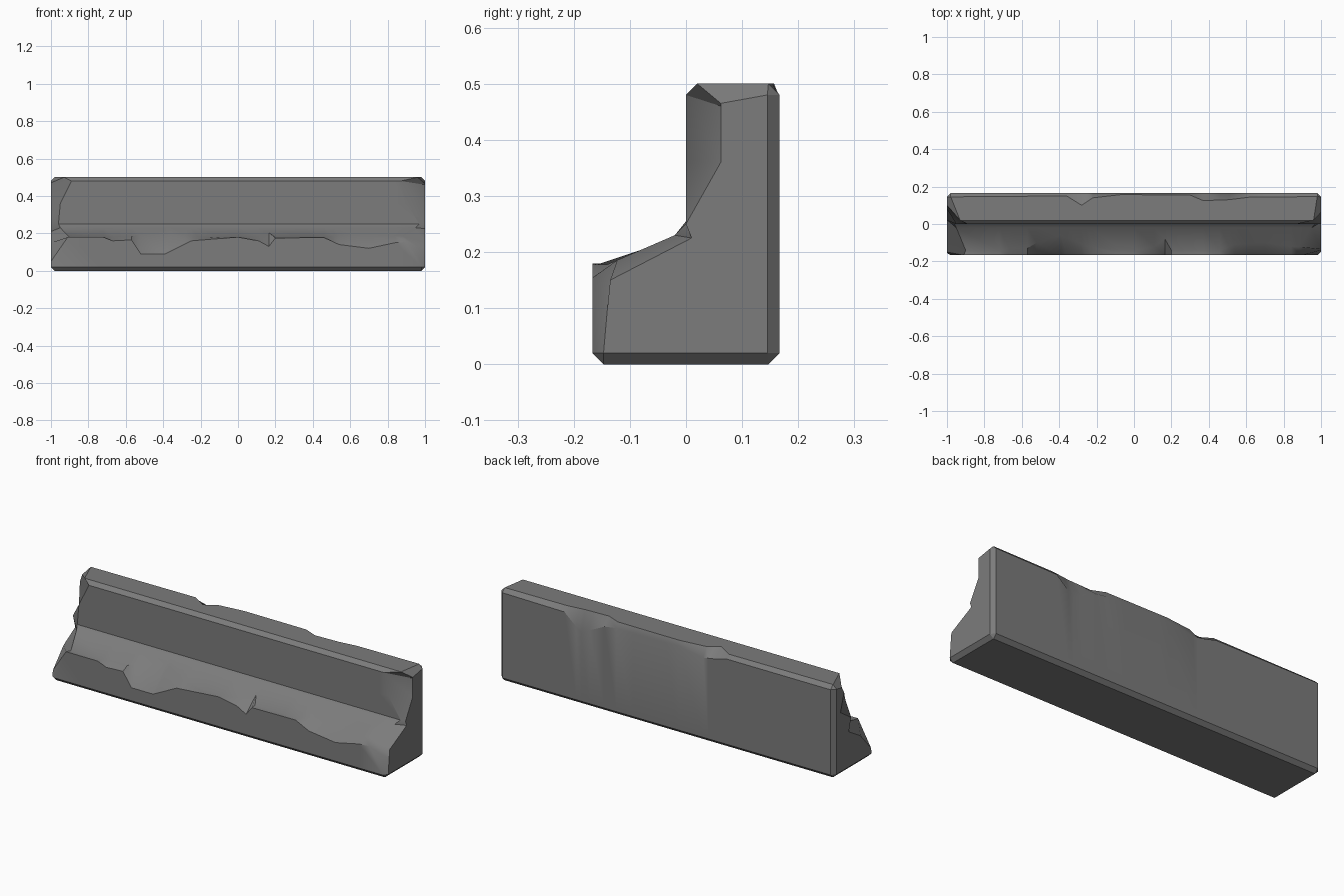
import bpy
import bmesh
import math

cube = bpy.data.objects.get("Cube")
if cube:
    bpy.data.objects.remove(cube, do_unlink=True)

stone = bpy.data.materials.new("worn grey stone")
stone.use_nodes = True
colour = (0.2, 0.2, 0.2, 1)
stone.diffuse_color = colour
stone.node_tree.nodes["Principled BSDF"].inputs["Base Color"].default_value = colour

# Worn front lip: x, height on the front face, depth of wear on the step
LIP = [(-1, .18, -.14), (-.72, .18, -.14), (-.67, .16, -.13), (-.57, .165, -.13),
       (-.52, .09, -.10), (-.39, .09, -.06), (-.25, .16, -.12), (0, .18, -.147),
       (.11, .16, -.12), (.165, .13, -.08), (.2, .175, -.14), (.46, .178, -.14),
       (.54, .14, -.11), (.7, .12, -.10), (.84, .15, -.12), (1, .16, -.13)]
# Worn back rim: x, y on the top face, height on the back face
RIM = [(-1, .145, .48), (-.36, .15, .48), (-.28, .10, .46), (-.22, .14, .45),
       (-.07, .157, .475), (.3, .155, .47), (.37, .125, .46), (.51, .13, .39),
       (.61, .143, .475), (1, .147, .48)]


def sample(table, x):
    """Straight-line interpolation of a wear table."""
    for a, b in zip(table, table[1:]):
        if x <= b[0]:
            t = (x - a[0]) / (b[0] - a[0])
            return [p + (q - p) * t for p, q in zip(a[1:], b[1:])]
    return table[-1][1:]


def profile(x):
    """Stepped cross-section as (y, z) points."""
    lip_z, lip_y = sample(LIP, x)
    rim_y, rim_z = sample(RIM, x)
    slope_z = .23 + (lip_y + .02) * .433
    return [(-.147, 0), (.147, 0), (.167, .02), (.167, rim_z), (rim_y, .5),
            (.02, .5), (0, .48), (0, .36), (0, .25), (-.02, .23),
            (lip_y, slope_z), (-.167, lip_z), (-.167, .02)]


# Broken ends: where each profile edge stops, and the outline of the end face
EDGE = .98
LEFT_STOP = [EDGE] * 5 + [.93, .89, .95, .96, .95, .9, .91, EDGE]
RIGHT_STOP = [EDGE] * 5 + [.96, .87, .9, .97, .95, .88, .9, EDGE]
BACK_FACE = [(.145, .02), (.145, .02), (.145, .48), (.145, .48)]
LEFT_FACE = [(-.155, .02)] + BACK_FACE + [
    (.10, .47), (.08, .44), (.11, .34), (.02, .28), (.04, .21),
    (-.06, .15), (-.15, .05), (-.155, .02)]
RIGHT_FACE = [(-.147, .02)] + BACK_FACE + [
    (.062, .465), (.062, .46), (.062, .36), (0, .25), (.01, .225),
    (-.135, .15), (-.14, .10), (-.147, .02)]


def stop_ring(stops, side):
    return [(side * s, *profile(side * s)[i]) for i, s in enumerate(stops)]


stations = sorted({row[0] for row in LIP + RIM if abs(row[0]) < .86})
rings = [[(-1, y, z) for y, z in LEFT_FACE], stop_ring(LEFT_STOP, -1)]
rings += [[(x, y, z) for y, z in profile(x)] for x in stations]
rings += [stop_ring(RIGHT_STOP, 1), [(1, y, z) for y, z in RIGHT_FACE]]

# Loft the rings into a closed stone block
bm = bmesh.new()
loops = [[bm.verts.new(p) for p in ring] for ring in rings]
for a, b in zip(loops, loops[1:]):
    for i in range(len(a)):
        j = (i + 1) % len(a)
        bm.faces.new((a[i], a[j], b[j], b[i]))
bm.faces.new(loops[0])
bm.faces.new(loops[-1])
bmesh.ops.remove_doubles(bm, verts=bm.verts, dist=.0005)
bmesh.ops.recalc_face_normals(bm, faces=bm.faces)

mesh = bpy.data.meshes.new("stepped_stone_block")
bm.to_mesh(mesh)
bm.free()
mesh.materials.append(stone)
block = bpy.data.objects.new("stepped_stone_block", mesh)
bpy.context.collection.objects.link(block)
bpy.ops.object.select_all(action='DESELECT')
block.select_set(True)
bpy.context.view_layer.objects.active = block
bpy.ops.object.shade_smooth_by_angle(angle=math.radians(30))
